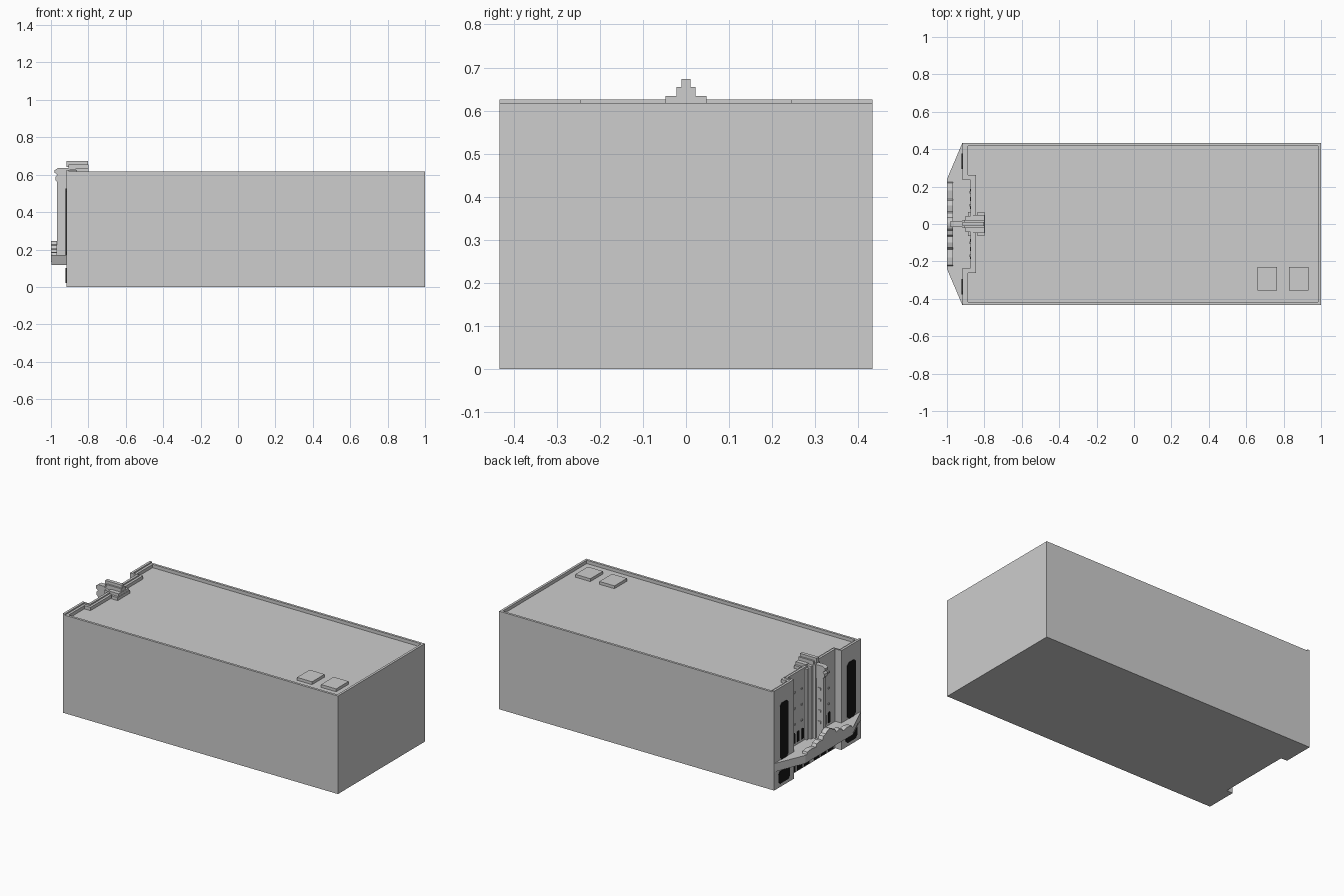
import bpy, bmesh, math
from mathutils import Vector

if "Cube" in bpy.data.objects:
    bpy.data.objects.remove(bpy.data.objects["Cube"], do_unlink=True)


def material(name, value):
    mat = bpy.data.materials.new(name)
    mat.use_nodes = True
    mat.diffuse_color = (value, value, value, 1)
    mat.node_tree.nodes["Principled BSDF"].inputs["Base Color"].default_value = mat.diffuse_color
    return mat


stone = material("pale_grey_stone", 0.612)
glass = material("black_glass", 0.008)

FRONT, RECESS, SIDE, BAY = -0.918, -0.875, 0.433, 0.236


def finish(name, bm, mat):
    bmesh.ops.recalc_face_normals(bm, faces=bm.faces)
    mesh = bpy.data.meshes.new(name)
    bm.to_mesh(mesh)
    bm.free()
    mesh.materials.append(mat)
    ob = bpy.data.objects.new(name, mesh)
    bpy.context.collection.objects.link(ob)
    return ob


def boxes(name, parts, mat=stone):
    """Build one object from boxes, each given as three (low, high) ranges."""
    bm = bmesh.new()
    for part in parts:
        for v in bmesh.ops.create_cube(bm, size=1)["verts"]:
            v.co = Vector([(lo + hi) / 2 + c * (hi - lo) for (lo, hi), c in zip(part, v.co)])
    return finish(name, bm, mat)


def prism(name, outline, axis, low, high, mat=stone):
    """Extrude a 2D outline along an axis (0 = x, 1 = y, 2 = z)."""
    bm = bmesh.new()
    pts = []
    for a, b in outline:
        co = [a, b]
        co.insert(axis, low)
        pts.append(bm.verts.new(co))
    face = bm.faces.new(pts)
    moved = bmesh.ops.extrude_face_region(bm, geom=[face])["geom"]
    shift = Vector((0, 0, 0))
    shift[axis] = high - low
    bmesh.ops.translate(bm, vec=shift, verts=[g for g in moved if isinstance(g, bmesh.types.BMVert)])
    return finish(name, bm, mat)


def mirrored(half):
    return half + [(x, -y) for x, y in reversed(half)]


def cut(target, cutter):
    mod = target.modifiers.new("cut", "BOOLEAN")
    mod.operation = "DIFFERENCE"
    mod.solver = "EXACT"
    mod.object = cutter
    cutter.hide_render = True
    bpy.context.view_layer.objects.active = target
    bpy.ops.object.modifier_apply(modifier=mod.name)
    bpy.data.objects.remove(cutter, do_unlink=True)


def chamfered(y, z, c):
    (a, b), (d, e) = y, z
    return [(a + c, d), (b - c, d), (b, d + c), (b, e - c), (b - c, e), (a + c, e), (a, e - c), (a, d + c)]


# Main block with the recessed entrance bay and the sunken roof
body = prism("building_body", mirrored([(1, SIDE), (FRONT, SIDE), (FRONT, BAY), (RECESS, BAY)]), 2, 0, 0.618)
cut(body, prism("roof_cutter", mirrored([(0.985, 0.418), (-0.888, 0.418), (-0.888, 0.262), (-0.845, 0.262)]),
                2, 0.597, 0.7))

# Tall black windows and low display panels on both piers
for s, side in ((1, "left"), (-1, "right")):
    for part, half, z in (("window", 0.042, (0.17, 0.525)), ("panel", 0.057, (0.022, 0.1))):
        y = (s * 0.335 - half, s * 0.335 + half)
        prism(f"{side}_pier_{part}", chamfered(y, z, 0.016), 0, FRONT - 0.003, FRONT + 0.004, glass)

# Raised coping along the street end
coping = [((RECESS, RECESS + 0.015), (-BAY, BAY), (0.61, 0.626))]
for s in (1, -1):
    coping.append(((FRONT, FRONT + 0.015), tuple(sorted((s * BAY, s * SIDE))), (0.61, 0.626)))
    coping.append(((FRONT, RECESS + 0.015), tuple(sorted((s * BAY, s * 0.245))), (0.61, 0.626)))
boxes("front_coping", coping)

# Roof hatches
boxes("roof_hatches", [((x, x + 0.105), (-0.355, -0.23), (0.59, 0.615)) for x in (0.66, 0.828)])

# Stepped central pilaster
boxes("central_pilaster", [((x, -0.85), (-w, w), (0.14, top)) for x, w, top in
                           ((-0.888, 0.065, 0.615), (-0.902, 0.042, 0.628), (-0.918, 0.021, 0.634))])

# Stepped crown rising over the roof edge
boxes("crown", [
    ((-0.84, -0.796), (-0.062, 0.062), (0.59, 0.616)),
    ((-0.87, -0.798), (-0.048, 0.048), (0.6, 0.634)),
    ((-0.905, -0.8), (-0.022, 0.022), (0.62, 0.655)),
    ((-0.918, -0.802), (-0.011, 0.011), (0.64, 0.673)),
])

# Vertical fin with its two-lobed cap and small studs
boxes("vertical_fin", [((-0.968, -0.91), (-0.011, 0.011), (0.16, 0.58))])
prism("fin_cap", [(-0.91, 0.55), (-0.966, 0.56), (-0.976, 0.57), (-0.976, 0.588), (-0.966, 0.6),
                  (-0.98, 0.61), (-0.98, 0.624), (-0.962, 0.636), (-0.91, 0.636)], 1, -0.016, 0.016)
boxes("fin_studs", [((-0.95, -0.93), (-0.015, 0.015), (z, z + 0.014)) for z in (0.27, 0.34, 0.41, 0.48)])

# Canopy: a thin soffit band under the main fascia
canopy = mirrored([(-0.87, BAY), (FRONT, BAY), (FRONT, SIDE), (-1, 0.24)])
prism("canopy_fascia", canopy, 2, 0.132, 0.17)
prism("canopy_soffit", [(max(x, -0.997), y * 0.995) for x, y in canopy], 2, 0.117, 0.132)

# Scrolled crest on the canopy, drawn as a wavy outline
half_crest = [(0.225, 0.17), (0.22, 0.183), (0.18, 0.188), (0.135, 0.181), (0.125, 0.199), (0.1, 0.206),
              (0.068, 0.2), (0.058, 0.221), (0.035, 0.227), (0.025, 0.239), (0.008, 0.245)]
prism("canopy_crest", half_crest + [(-y, z) for y, z in reversed(half_crest)], 0, -1, -0.968)

# Wall ornaments, slim arched windows and doors in the bay
for s, side in ((1, "left"), (-1, "right")):
    boxes(f"{side}_wall_studs", [((RECESS - 0.005, RECESS + 0.01), (s * y - 0.006, s * y + 0.006), (z, z + 0.01))
                                 for y in (0.1, 0.17) for z in (0.3, 0.4, 0.5)])
    for i in range(3):
        y = s * (0.09 + 0.043 * i)
        arch = [(y - 0.011, 0.185), (y + 0.011, 0.185)]
        arch += [(y + 0.011 * math.cos(a), 0.242 + 0.011 * math.sin(a))
                 for a in (math.pi * k / 6 for k in range(7))]
        prism(f"{side}_arched_window_{i + 1}", arch, 0, RECESS - 0.003, RECESS + 0.004, glass)
    boxes(f"{side}_doors", [((RECESS - 0.003, RECESS + 0.004), (s * y - 0.026, s * y + 0.026), (0.006, 0.108))
                            for y in (0.05, 0.12, 0.19)], glass)
